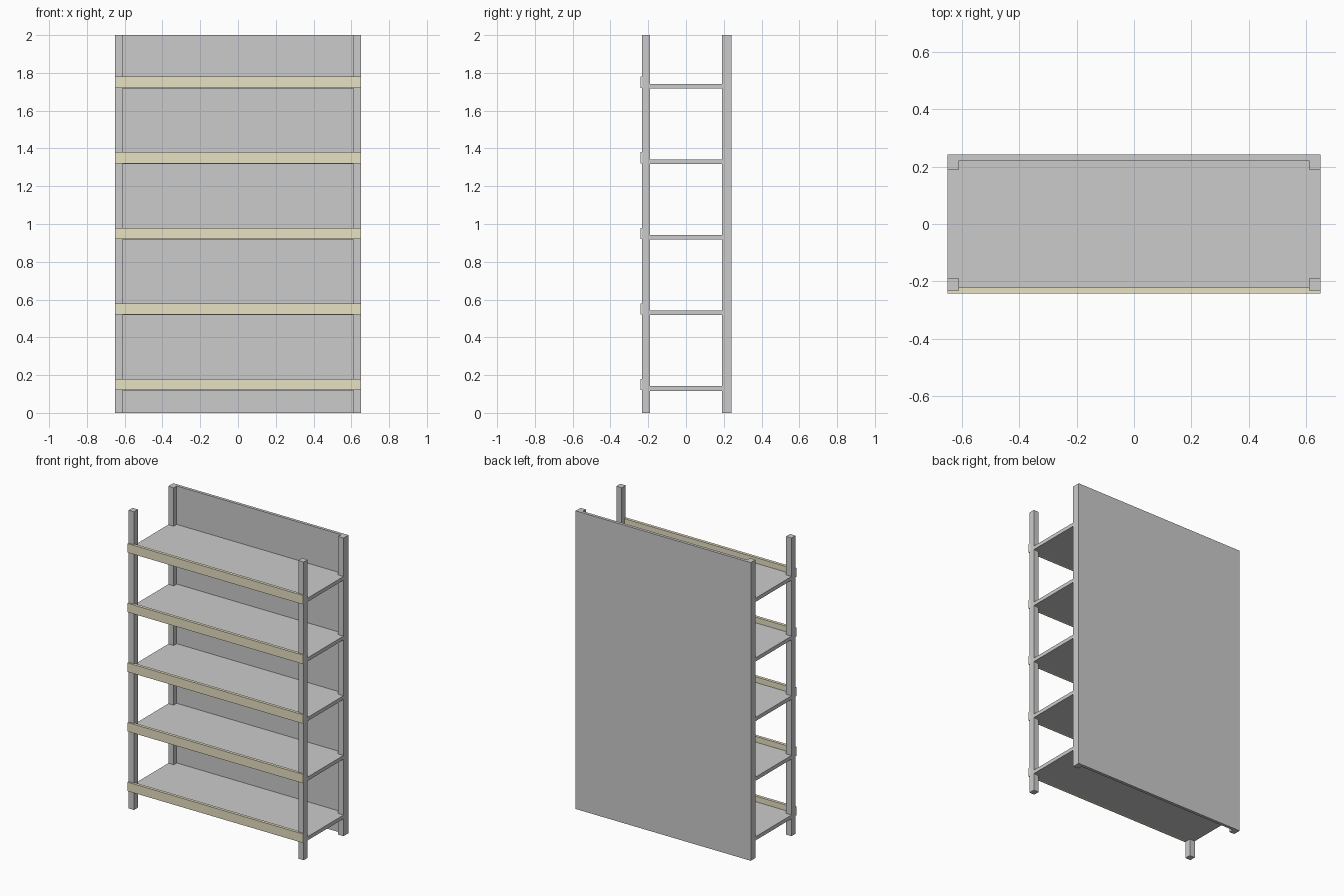
import bpy

if "Cube" in bpy.data.objects:
    bpy.data.objects.remove(bpy.data.objects["Cube"])

# Price rail colour
cream = bpy.data.materials.new("cream")
cream.diffuse_color = (0.80, 0.75, 0.55, 1)
cream.use_nodes = True
cream.node_tree.nodes["Principled BSDF"].inputs["Base Color"].default_value = cream.diffuse_color


def box(name, x, y, z, mat=None):
    """Box from (min, max) ranges on each axis."""
    ranges = (x, y, z)
    bpy.ops.mesh.primitive_cube_add(size=1)
    ob = bpy.context.object
    ob.name = name
    ob.location = [(a + b) / 2 for a, b in ranges]
    ob.scale = [b - a for a, b in ranges]
    bpy.ops.object.transform_apply(location=True, rotation=False, scale=True)
    if mat:
        ob.data.materials.append(mat)
    return ob


HALF_W, HEIGHT = 0.65, 2.0

# Corner posts, mirrored left to right
for name, y in (("front_posts", (-0.232, -0.19)), ("back_posts", (0.19, 0.232))):
    posts = box(name, (HALF_W - 0.04, HALF_W), y, (0, HEIGHT))
    posts.modifiers.new("mirror", 'MIRROR')

# Back panel
box("back_panel", (-HALF_W, HALF_W), (0.222, 0.242), (0, HEIGHT))

# Shelf boards, each with a front rail
for i in range(5):
    z = 0.12 + 0.4 * i
    box(f"shelf_{i + 1}", (-HALF_W, HALF_W), (-0.222, 0.222), (z - 0.003, z + 0.022))
    box(f"front_rail_{i + 1}", (-HALF_W, HALF_W), (-0.242, -0.222), (z, z + 0.06), cream)
